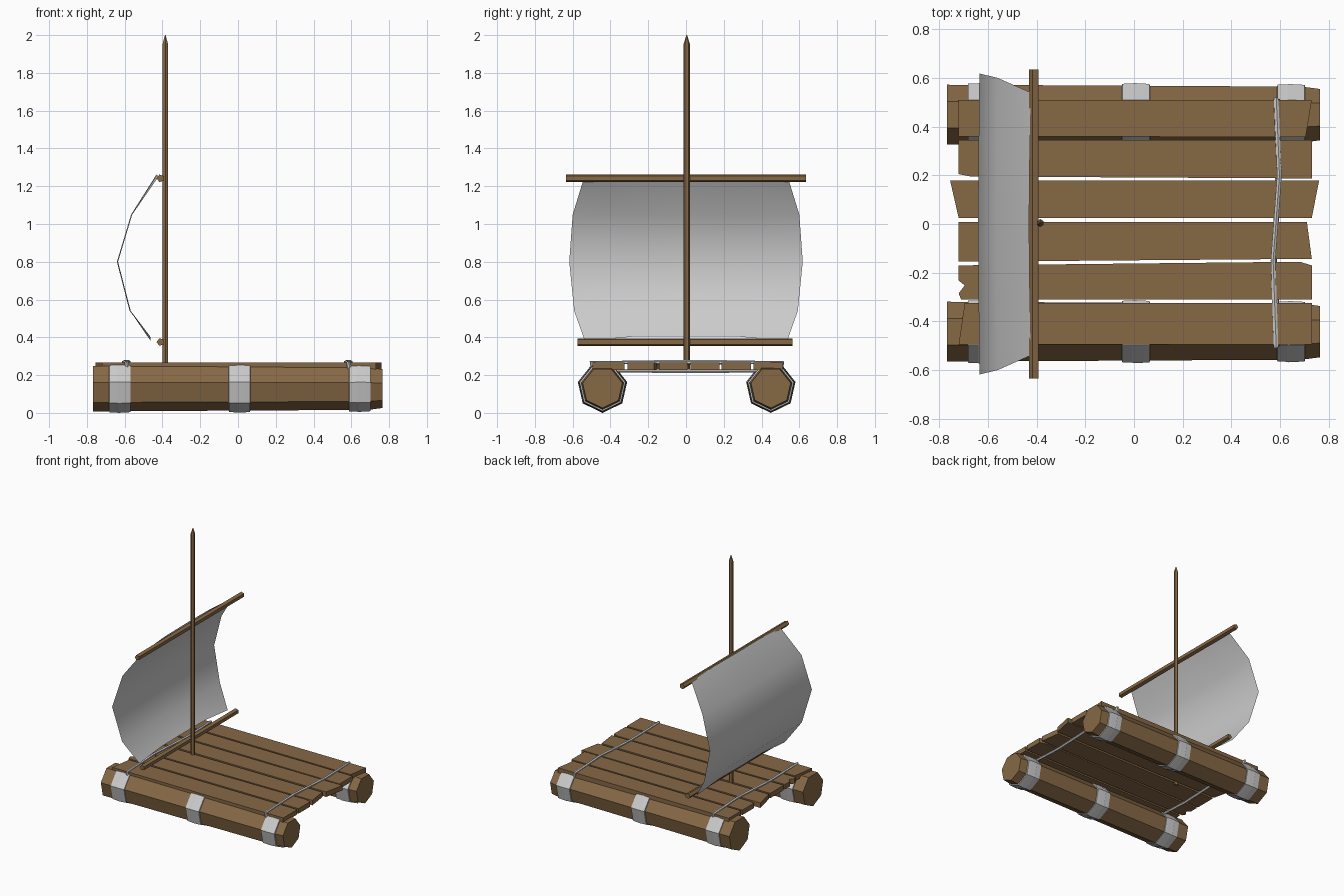
import bpy, bmesh, math
from mathutils import Vector

if "Cube" in bpy.data.objects:
    bpy.data.objects.remove(bpy.data.objects["Cube"])

wood = bpy.data.materials.new("wood")
wood.diffuse_color = (0.24, 0.14, 0.06, 1)
wood.use_nodes = True
wood.node_tree.nodes["Principled BSDF"].inputs["Base Color"].default_value = wood.diffuse_color


def finish(name, bm, mat=None):
    bmesh.ops.recalc_face_normals(bm, faces=bm.faces)
    me = bpy.data.meshes.new(name)
    bm.to_mesh(me)
    bm.free()
    ob = bpy.data.objects.new(name, me)
    bpy.context.collection.objects.link(ob)
    if mat:
        me.materials.append(mat)
    return ob


def spindle(name, profile, sides, axis, origin, start=-math.pi / 2, mat=None, closed=False):
    """Low-poly turned shape; profile is (position along axis, radius)."""
    bm = bmesh.new()
    rings = []
    for t, r in profile:
        ring = []
        for k in range(sides):
            a = start + 2 * math.pi * k / sides
            u, v = r * math.cos(a), r * math.sin(a)
            co = {"x": (t, u, v), "y": (u, t, v), "z": (u, v, t)}[axis]
            ring.append(bm.verts.new(Vector(co) + Vector(origin)))
        rings.append(ring)
    pairs = list(zip(rings, rings[1:]))
    if closed:
        pairs.append((rings[-1], rings[0]))
    else:
        bm.faces.new(rings[0])
        bm.faces.new(rings[-1])
    for a, b in pairs:
        for k in range(sides):
            n = (k + 1) % sides
            bm.faces.new((a[k], a[n], b[n], b[k]))
    return finish(name, bm, mat)


def plank(name, outline, z0, z1):
    bm = bmesh.new()
    face = bm.faces.new([bm.verts.new((x, y, z0)) for x, y in outline])
    ext = bmesh.ops.extrude_face_region(bm, geom=[face])
    verts = [g for g in ext["geom"] if isinstance(g, bmesh.types.BMVert)]
    bmesh.ops.translate(bm, verts=verts, vec=(0, 0, z1 - z0))
    return finish(name, bm, wood)


# Floating logs with their wrapped bands
for side, y in (("left", 0.449), ("right", -0.442)):
    spindle(side + "_log", [(-0.768, 0.126), (0.69, 0.118), (0.764, 0.108)],
            7, "x", (0, y, 0.134), mat=wood)
    for i, (x, r) in enumerate(((-0.625, 0.132), (0.008, 0.131), (0.645, 0.127))):
        band = [(-0.058, r - 0.012), (-0.056, r - 0.001), (-0.015, r), (-0.012, r + 0.002),
                (0.03, r), (0.056, r - 0.002), (0.058, r - 0.012)]
        spindle(f"{side}_band_{i + 1}", band, 7, "x", (x, y, 0.134), closed=True)

# Deck planks with uneven ends
outlines = [
    [(-0.72, 0.51), (0.73, 0.51), (0.705, 0.357), (-0.72, 0.36)],
    [(-0.72, 0.345), (0.73, 0.345), (0.73, 0.187), (-0.67, 0.195), (-0.72, 0.205)],
    [(-0.755, 0.178), (0.76, 0.178), (0.73, 0.025), (-0.72, 0.025)],
    [(-0.72, 0.008), (0.71, 0.008), (0.73, -0.143), (-0.72, -0.155)],
    [(-0.72, -0.17), (0.68, -0.155), (0.73, -0.17), (0.73, -0.31), (-0.71, -0.31),
     (-0.72, -0.285), (-0.695, -0.252), (-0.72, -0.232)],
    [(-0.695, -0.325), (0.73, -0.325), (0.73, -0.495), (-0.72, -0.495)],
]
for i, o in enumerate(outlines):
    plank(f"deck_plank_{i + 1}", o, 0.228, 0.266)

# Ropes looping over and under the deck
for name, x0 in (("front_rope", 0.583), ("rear_rope", -0.592)):
    path = [(0.0, 0.512, 0.266), (0.014, 0.2, 0.268), (-0.012, -0.15, 0.268), (0.0, -0.502, 0.266),
            (0.01, -0.495, 0.224), (-0.006, -0.15, 0.222), (0.008, 0.2, 0.222), (0.01, 0.505, 0.224)]
    cu = bpy.data.curves.new(name, "CURVE")
    cu.dimensions = "3D"
    sp = cu.splines.new("POLY")
    sp.points.add(len(path) - 1)
    for p, (x, y, z) in zip(sp.points, path):
        p.co = (x0 + x, y, z, 1)
    sp.use_cyclic_u = True
    sp.use_smooth = False
    cu.bevel_depth = 0.011
    cu.bevel_resolution = 1
    bpy.context.collection.objects.link(bpy.data.objects.new(name, cu))

# Mast and the two yards
spindle("mast", [(0.215, 0.016), (1.955, 0.016), (2.0, 0.002)], 6, "z",
        (-0.385, 0.004, 0), mat=wood)
spindle("upper_yard", [(-0.635, 0.021), (0.635, 0.021)], 5, "y", (-0.41, 0, 1.242), math.pi, wood)
spindle("lower_yard", [(-0.575, 0.021), (0.565, 0.021)], 5, "y", (-0.41, 0, 0.375), math.pi, wood)

# Billowing sail: rows of (x, z, half width, mid-edge lift)
rows = [(-0.425, 1.245, 0.54, 0.018), (-0.56, 1.05, 0.60, 0), (-0.635, 0.80, 0.618, 0),
        (-0.568, 0.54, 0.592, 0), (-0.462, 0.38, 0.535, 0.025)]
bm = bmesh.new()
grid = []
for x, z, w, lift in rows:
    grid.append([bm.verts.new((x - 0.006 * (1 - abs(t)), t * w, z + lift * (abs(t) < 0.6)))
                 for t in (-1, -0.5, 0, 0.5, 1)])
for a, b in zip(grid, grid[1:]):
    for k in range(4):
        bm.faces.new((a[k], a[k + 1], b[k + 1], b[k]))
sail = finish("sail", bm)
for p in sail.data.polygons:
    p.use_smooth = True
